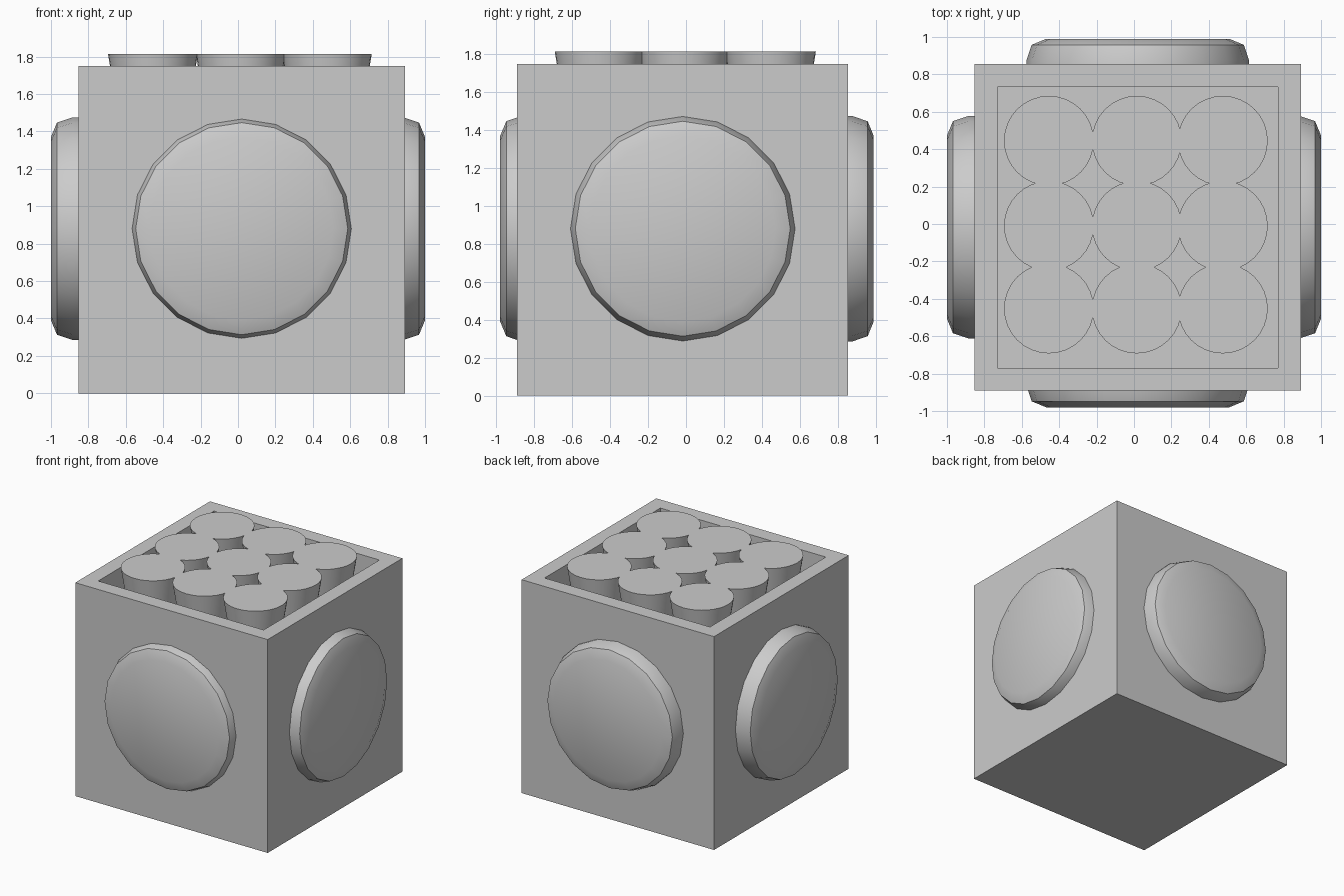
import bpy, bmesh, math
from mathutils import Matrix

if "Cube" in bpy.data.objects:
    bpy.data.objects.remove(bpy.data.objects["Cube"])

CX, CY = 0.02, -0.018      # centre of the box
HALF, TOP = 0.873, 1.75


def make_object(name, bm, smooth=False):
    bmesh.ops.recalc_face_normals(bm, faces=bm.faces)
    mesh = bpy.data.meshes.new(name)
    bm.to_mesh(mesh)
    bm.free()
    obj = bpy.data.objects.new(name, mesh)
    bpy.context.collection.objects.link(obj)
    if smooth:
        bpy.ops.object.select_all(action='DESELECT')
        obj.select_set(True)
        bpy.context.view_layer.objects.active = obj
        bpy.ops.object.shade_smooth_by_angle(angle=math.radians(32))
    return obj


def lathe(name, profile, sides, matrix):
    """Closed solid of revolution about local z, from (radius, height) pairs."""
    bm = bmesh.new()
    rings = []
    for r, h in profile:
        rings.append([bm.verts.new((r * math.cos(2 * math.pi * i / sides),
                                    r * math.sin(2 * math.pi * i / sides), h))
                      for i in range(sides)])
    for a, b in zip(rings, rings[1:]):
        for i in range(sides):
            j = (i + 1) % sides
            bm.faces.new((a[i], a[j], b[j], b[i]))
    bm.faces.new(rings[0][::-1])
    bm.faces.new(rings[-1])
    bmesh.ops.transform(bm, matrix=matrix, verts=bm.verts)
    return make_object(name, bm, smooth=True)


# Box with a square recess in its top
bm = bmesh.new()
bmesh.ops.create_cube(bm, size=1)
bmesh.ops.transform(bm, verts=bm.verts,
                    matrix=Matrix.Translation((CX, CY, TOP / 2))
                    @ Matrix.Diagonal((2 * HALF, 2 * HALF, TOP, 1)))
bm.normal_update()
top = max(bm.faces, key=lambda f: f.calc_center_median().z)
bmesh.ops.inset_region(bm, faces=[top], thickness=HALF - 0.70)
recess = bmesh.ops.extrude_face_region(bm, geom=[top])
moved = [g for g in recess["geom"] if isinstance(g, bmesh.types.BMVert)]
bmesh.ops.translate(bm, vec=(0, 0, -0.5), verts=moved)
if top.is_valid:
    bm.faces.remove(top)
make_object("box", bm)

# Round bevelled discs on the four sides
DISC = [(0.595, 0.80), (0.595, 0.885), (0.567, 0.968), (0.49, 1.0)]
for k, (name, ox, oy, reach) in enumerate([
        ("right_disc", 0.0, -0.017, 1.0), ("back_disc", 0.02, 0.005, 0.985),
        ("left_disc", 0.0, -0.017, 1.0), ("front_disc", 0.02, 0.005, 0.985)]):
    profile = [(r, h - (1 - reach)) for r, h in DISC]
    turn = Matrix.Rotation(k * math.pi / 2, 4, 'Z') @ Matrix.Rotation(math.pi / 2, 4, 'Y')
    lathe(name, profile, 20, Matrix.Translation((ox, oy, 0.88)) @ turn)

# Three by three tapered pegs standing in the recess
for i, x in enumerate((-0.455, 0.015, 0.475)):
    for j, y in enumerate((-0.452, -0.01, 0.445)):
        lathe(f"peg_{i}_{j}", [(0.15, 1.25), (0.24, 1.815)], 32,
              Matrix.Translation((x, y, 0)))
